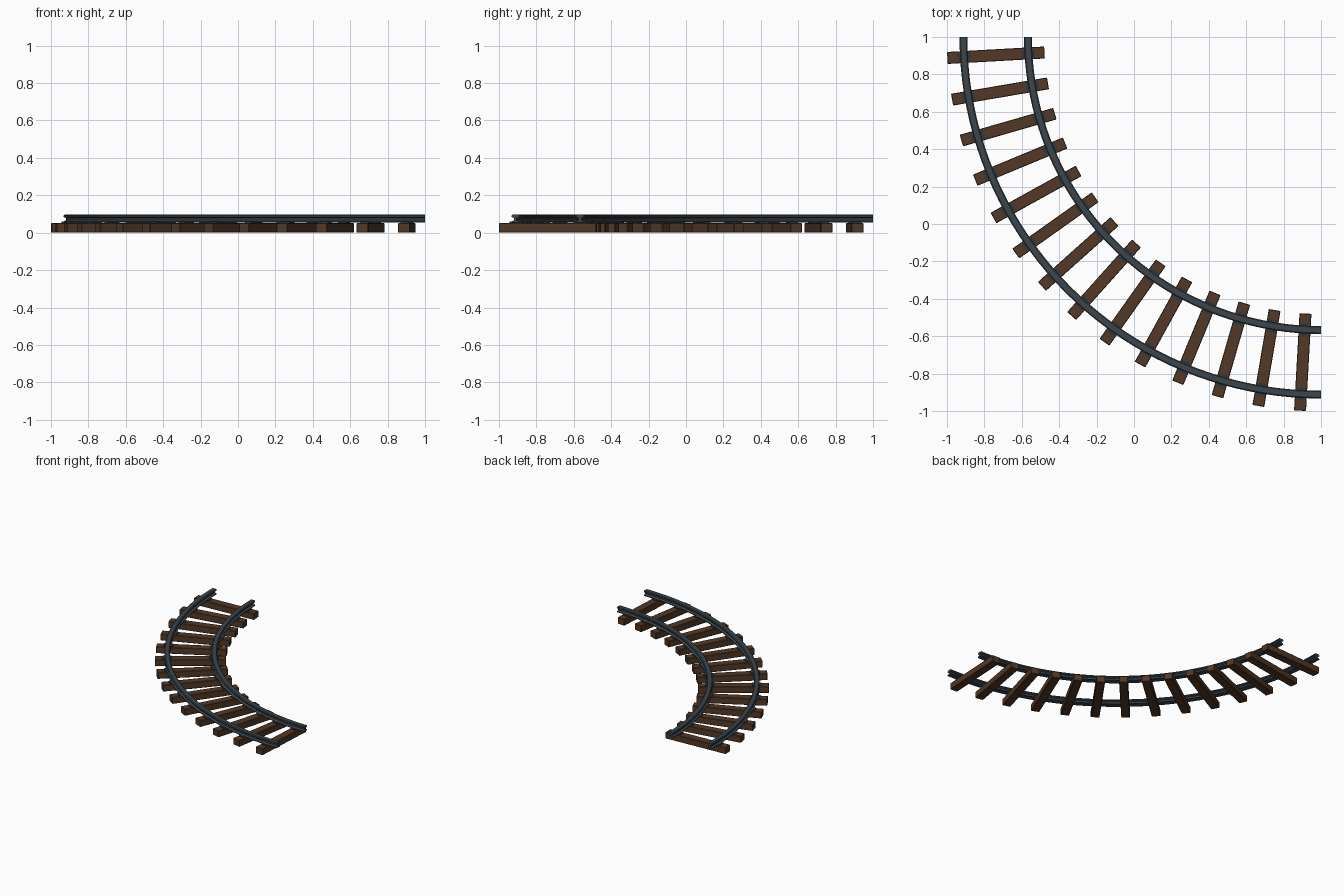
import bpy, bmesh, math
from mathutils import Matrix

if "Cube" in bpy.data.objects:
    bpy.data.objects.remove(bpy.data.objects["Cube"])

CX, CY = 1.0, 1.0              # centre of the curve
RAILS = {"outer": 1.912, "inner": 1.567}
TIES = 14


def material(name, rgb):
    m = bpy.data.materials.new(name)
    m.diffuse_color = (*rgb, 1)
    m.use_nodes = True
    m.node_tree.nodes["Principled BSDF"].inputs["Base Color"].default_value = m.diffuse_color
    return m


wood = material("dark brown wood", (0.085, 0.040, 0.019))
steel = material("slate steel", (0.046, 0.060, 0.072))
iron = material("dark iron", (0.030, 0.038, 0.045))


def finish(bm, name, mat):
    bmesh.ops.recalc_face_normals(bm, faces=bm.faces)
    me = bpy.data.meshes.new(name)
    bm.to_mesh(me)
    bm.free()
    me.materials.append(mat)
    ob = bpy.data.objects.new(name, me)
    bpy.context.collection.objects.link(ob)
    return ob


def block(name, mat, angle, r, size, z, bevel=0.0):
    """Box whose long side points along the radius; z is its underside."""
    bm = bmesh.new()
    bmesh.ops.create_cube(bm, size=1, matrix=Matrix.Diagonal((*size, 1)))
    if bevel:
        bmesh.ops.bevel(bm, geom=bm.edges[:], offset=bevel, segments=1, affect='EDGES')
    ob = finish(bm, name, mat)
    ob.location = (CX + r * math.cos(angle), CY + r * math.sin(angle), z + size[2] / 2)
    ob.rotation_euler.z = angle
    return ob


# half of the rail section: foot, web, head (offset, height)
half = [(0.021, 0.054), (0.021, 0.060), (0.007, 0.067), (0.007, 0.078),
        (0.021, 0.084), (0.021, 0.091), (0.015, 0.096)]
section = half + [(-x, z) for x, z in reversed(half)]

# rails swept through a quarter circle
STEPS = 40
for side, radius in RAILS.items():
    bm = bmesh.new()
    rings = []
    for i in range(STEPS + 1):
        a = math.pi + math.pi / 2 * i / STEPS
        rings.append([bm.verts.new((CX + (radius + x) * math.cos(a),
                                    CY + (radius + x) * math.sin(a), z)) for x, z in section])
    n = len(section)
    for p, q in zip(rings, rings[1:]):
        for k in range(n):
            bm.faces.new((p[k], p[(k + 1) % n], q[(k + 1) % n], q[k]))
    bm.faces.new(rings[0])
    bm.faces.new(rings[-1])
    finish(bm, side + "_rail", steel)

# ties with a base plate under each rail
for i in range(TIES):
    a = math.pi + math.pi / 2 * (i + 0.5) / TIES
    block(f"tie_{i + 1}", wood, a, 1.741, (0.52, 0.064, 0.052), 0, 0.003)
    for side, radius in RAILS.items():
        block(f"{side}_plate_{i + 1}", iron, a, radius, (0.068, 0.046, 0.009), 0.050)
